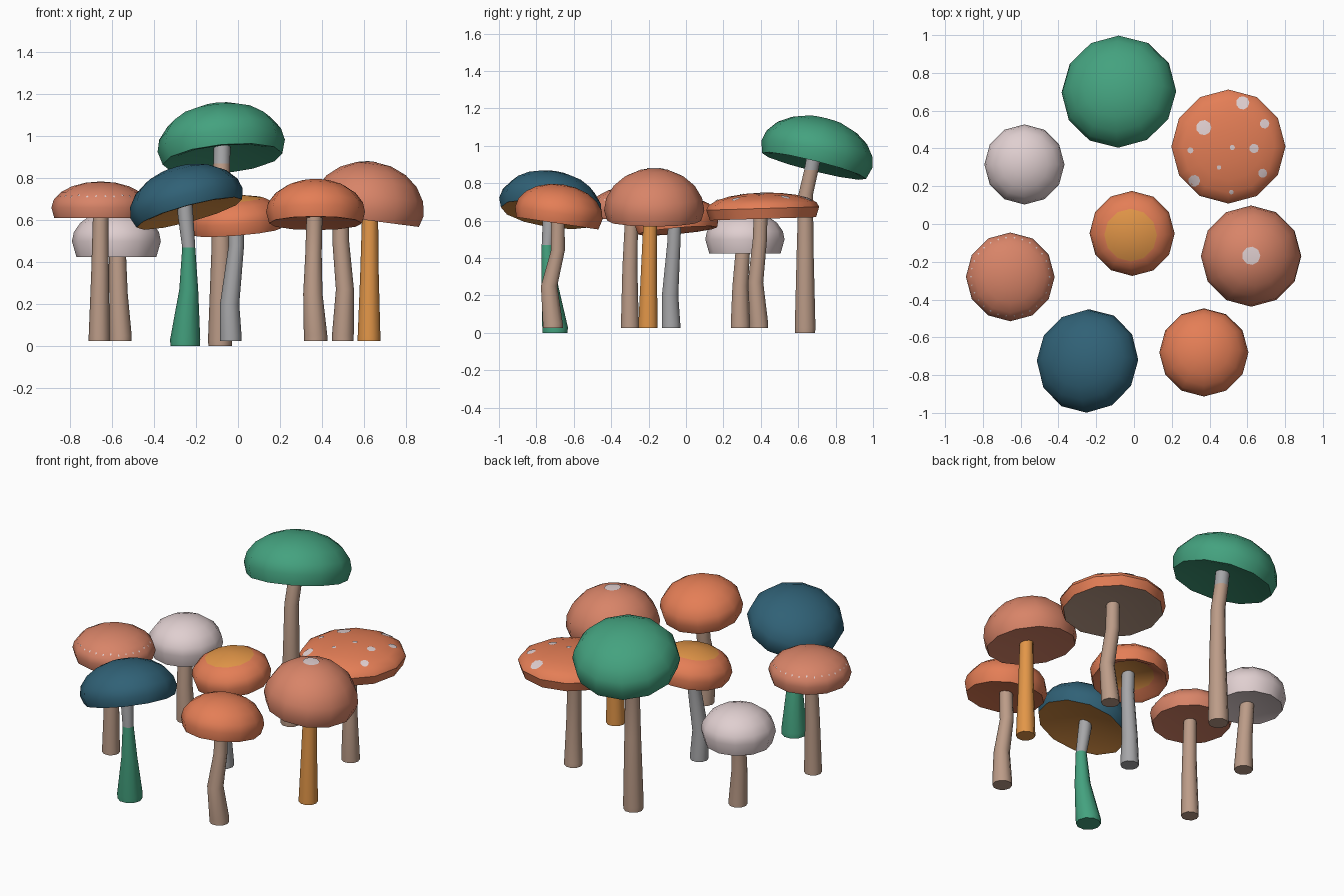
import bpy, bmesh, math
from mathutils import Vector
from mathutils.bvhtree import BVHTree

if "Cube" in bpy.data.objects:
    bpy.data.objects.remove(bpy.data.objects["Cube"])


def lin(c):
    c /= 255
    return c / 12.92 if c <= 0.04045 else ((c + 0.055) / 1.055) ** 2.4


def make_mat(name, r, g, b):
    m = bpy.data.materials.new(name)
    m.diffuse_color = (lin(r), lin(g), lin(b), 1)
    m.use_nodes = True
    m.node_tree.nodes["Principled BSDF"].inputs["Base Color"].default_value = m.diffuse_color
    return m


M = {n: make_mat(n, *c) for n, c in {
    "green": (68, 162, 127), "pale pink": (224, 207, 208), "orange": (228, 126, 86),
    "salmon": (216, 132, 104), "amber": (226, 150, 72), "deep blue": (48, 97, 118),
    "tan": (188, 156, 136), "grey": (166, 166, 168)}.items()}


def finish(name, bm, mats, angle=40):
    me = bpy.data.meshes.new(name)
    bm.to_mesh(me)
    bm.free()
    for m in mats:
        me.materials.append(M[m])
    ob = bpy.data.objects.new(name, me)
    bpy.context.collection.objects.link(ob)
    bpy.ops.object.select_all(action='DESELECT')
    ob.select_set(True)
    bpy.context.view_layer.objects.active = ob
    bpy.ops.object.shade_smooth_by_angle(angle=math.radians(angle))
    return ob


def skin(bm, rings, idx):
    """Join rings of points (single point = pole); idx gives material per band."""
    vr = [[bm.verts.new(p) for p in r] for r in rings]
    for k, (a, b) in enumerate(zip(vr, vr[1:])):
        n = max(len(a), len(b))
        for i in range(n):
            j = (i + 1) % n
            if len(a) == 1:
                f = bm.faces.new((a[0], b[i], b[j]))
            elif len(b) == 1:
                f = bm.faces.new((a[i], b[0], a[j]))
            else:
                f = bm.faces.new((a[i], b[i], b[j], a[j]))
            f.material_index = idx(k)
    bmesh.ops.recalc_face_normals(bm, faces=bm.faces)


def cap(name, centre, R, H, d, slope, top, under=None, hollow=0.0, patch=None, lip=0.94):
    """Domed cap: widest ring at centre, dome height H, lip depth d, tilted by slope."""
    prof = [(0, H)]
    if patch:
        prof.append((patch, H * math.sqrt(1 - (patch / R) ** 2)))
        angs = (52, 71, 90)
    else:
        angs = (18, 36, 54, 73, 90)
    prof += [(R * math.sin(math.radians(t)), H * math.cos(math.radians(t))) for t in angs]
    widest = len(prof) - 1
    prof += [(R * lip, -d), (R * 0.84, -d * 0.95)]
    if patch:
        prof.append((patch, hollow * 0.6 - d * 0.3))
    prof.append((0, hollow))
    q = Vector((0, 0, 1)).rotation_difference(Vector((-slope[0], -slope[1], 1)).normalized())
    c, N = Vector(centre), 12
    rings = []
    for r, z in prof:
        n = N if r else 1
        rings.append([c + q @ Vector((r * math.cos(math.tau * i / n), r * math.sin(math.tau * i / n), z))
                      for i in range(n)])
    last = len(prof) - 2

    def idx(k):
        if patch:
            return 1 if k in (0, last) else 0
        return 1 if under and k > widest + 0 else 0
    bm = bmesh.new()
    skin(bm, rings, idx)
    tree = BVHTree.FromBMesh(bm)
    finish(name, bm, [top] + ([under] if under else []))
    return tree


def stem(name, pts, mats, cut=99):
    """Round tapering stem through (x, y, z, radius) points; second colour above cut."""
    rings = [[Vector(pts[0][:3])]]
    for x, y, z, r in pts:
        rings.append([Vector((x + r * math.cos(math.tau * i / 10), y + r * math.sin(math.tau * i / 10), z))
                      for i in range(10)])
    rings.append([Vector(pts[-1][:3])])
    bm = bmesh.new()
    skin(bm, rings, lambda k: 1 if len(mats) > 1 and k > 0 and pts[min(k, len(pts)) - 1][2] >= cut else 0)
    finish(name, bm, mats)


def spots(name, tree, items, mat, sides=9):
    """Thin discs draped on a cap from above."""
    bm = bmesh.new()
    for x, y, r in items:
        ring = [(x, y)] + [(x + r * math.cos(math.tau * i / sides), y + r * math.sin(math.tau * i / sides))
                           for i in range(sides)]
        vs = []
        for px, py in ring:
            loc, nor, _, _ = tree.ray_cast(Vector((px, py, 3)), Vector((0, 0, -1)))
            if loc is None:
                break
            vs.append(bm.verts.new(loc + nor * 0.004))
        if len(vs) == sides + 1:
            for i in range(sides):
                bm.faces.new((vs[0], vs[1 + i], vs[1 + (i + 1) % sides]))
    finish(name, bm, [mat])


# tall green mushroom at the back
cap("green_cap", (-.08, .70, .955), .305, .20, .065, (.10, -.25), "green", hollow=.0)
stem("green_cap_stem", [(-.085, .637, .0, .056), (-.085, .637, .03, .058), (-.08, .637, .45, .047),
                        (-.08, .64, .74, .041), (-.078, .67, .87, .04), (-.075, .69, .98, .04)],
     ["tan", "grey"], .87)

# small pale mushroom
cap("pale_cap", (-.58, .315, .50), .212, .15, .075, (0, 0), "pale pink", hollow=-.05, lip=.9)
stem("pale_cap_stem", [(-.56, .29, .025, .053), (-.56, .29, .05, .053), (-.57, .29, .25, .044),
                       (-.575, .305, .46, .04)], ["tan"])

# flat spotted mushroom
t = cap("spotted_cap", (.5, .41, .665), .302, .085, .055, (0, .03), "orange", "tan", hollow=.0)
spots("cap_spots", t, [(.37, .51, .04), (.575, .64, .035), (.69, .53, .025), (.32, .23, .031),
                       (.635, .40, .025), (.68, .27, .024), (.52, .405, .014), (.30, .39, .016),
                       (.45, .30, .012), (.515, .17, .012), (.345, .65, .014)], "pale pink")
stem("spotted_cap_stem", [(.50, .39, .025, .052), (.50, .39, .05, .052), (.51, .372, .27, .043),
                          (.49, .395, .5, .04), (.49, .40, .67, .038)], ["tan"])

# central mushroom with amber disc
cap("central_cap", (-.01, -.05, .60), .226, .125, .055, (.08, .09), "orange", "amber", patch=.14, hollow=.0)
stem("central_cap_stem", [(-.035, -.08, .025, .052), (-.035, -.08, .05, .052), (-.04, -.085, .2, .046),
                          (-.008, -.065, .48, .037), (-.008, -.06, .61, .037)], ["grey"])

# tall salmon mushroom on the right
t = cap("right_cap", (.62, -.17, .655), .268, .225, .055, (-.13, 0), "salmon", hollow=-.03)
spots("right_cap_patch", t, [(.62, -.168, .048)], "pale pink")
stem("right_cap_stem", [(.625, -.203, .025, .054), (.625, -.203, .05, .054), (.627, -.198, .35, .044),
                        (.63, -.19, .64, .038)], ["amber"])

# left salmon mushroom with a broken pale ring
t = cap("left_cap", (-.655, -.28, .66), .235, .125, .05, (0, 0), "salmon", hollow=-.025)
spots("left_cap_ring", t, [(-.655 + .205 * math.cos(math.tau * i / 30), -.28 + .205 * math.sin(math.tau * i / 30), .005)
                           for i in range(30)], "pale pink", 4)
stem("left_cap_stem", [(-.662, -.30, .025, .05), (-.662, -.30, .05, .05), (-.658, -.30, .35, .042),
                       (-.655, -.29, .65, .036)], ["tan"])

# blue mushroom with amber underside
cap("blue_cap", (-.245, -.725, .68), .277, .18, .05, (.27, -.16), "deep blue", "amber", hollow=-.01)
stem("blue_cap_stem", [(-.252, -.70, .0, .07), (-.252, -.70, .03, .072), (-.235, -.73, .27, .045),
                       (-.235, -.742, .47, .031), (-.25, -.73, .62, .037), (-.255, -.725, .69, .037)],
     ["green", "grey"], .47)

# front orange mushroom with a crooked stem
cap("front_cap", (.37, -.68, .64), .236, .155, .055, (0, -.15), "orange", hollow=-.025)
stem("front_cap_stem", [(.37, -.712, .025, .056), (.37, -.712, .05, .056), (.357, -.732, .25, .046),
                        (.36, -.685, .44, .039), (.365, -.685, .63, .038)], ["tan"])
